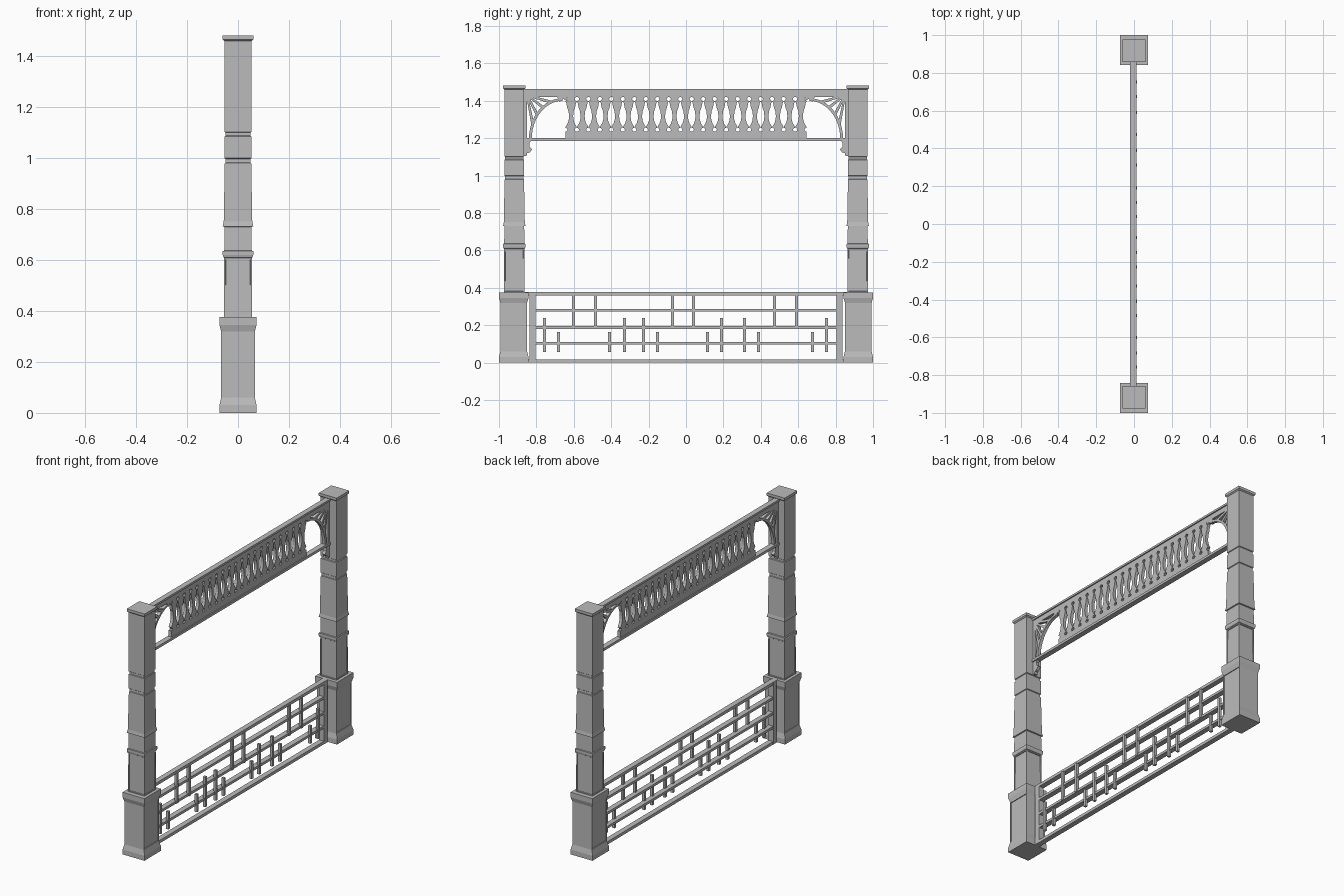
import bpy, bmesh
from math import cos, sin, radians
from mathutils import Vector

cube = bpy.data.objects.get("Cube")
if cube:
    bpy.data.objects.remove(cube)

grey = bpy.data.materials.new("light_grey")
grey.use_nodes = True
GREY = (0.5, 0.5, 0.5, 1)
grey.diffuse_color = GREY
grey.node_tree.nodes["Principled BSDF"].inputs["Base Color"].default_value = GREY


def finish(bm, name):
    bmesh.ops.recalc_face_normals(bm, faces=bm.faces)
    mesh = bpy.data.meshes.new(name)
    bm.to_mesh(mesh)
    bm.free()
    mesh.materials.append(grey)
    obj = bpy.data.objects.new(name, mesh)
    bpy.context.collection.objects.link(obj)
    return obj


def add_prism(bm, outline, x0, x1):
    """Extrude a (y, z) outline along x."""
    near = [bm.verts.new((x0, y, z)) for y, z in outline]
    far = [bm.verts.new((x1, y, z)) for y, z in outline]
    bm.faces.new(near)
    bm.faces.new(far[::-1])
    n = len(outline)
    for i in range(n):
        j = (i + 1) % n
        bm.faces.new((near[i], far[i], far[j], near[j]))


def add_box(bm, y0, y1, z0, z1, x0, x1):
    add_prism(bm, [(y0, z0), (y1, z0), (y1, z1), (y0, z1)], x0, x1)


def add_bar(bm, a, b, w0, w1, x0, x1):
    """Tapered flat bar between two (y, z) points."""
    a, b = Vector(a), Vector(b)
    d = (b - a).normalized()
    side = Vector((-d.y, d.x))
    add_prism(bm, [a + side * w0, b + side * w1, b - side * w1, a - side * w0], x0, x1)


def square_turned(name, profile, y, y_scale, panel_z, sides_only):
    """Stack square sections (half width, height), with sunken panels at one height."""
    bm = bmesh.new()
    rings = []
    for h, z in profile:
        rings.append([bm.verts.new((sx * h, y + sy * h * y_scale, z))
                      for sx, sy in ((-1, -1), (1, -1), (1, 1), (-1, 1))])
    for low, high in zip(rings, rings[1:]):
        for i in range(4):
            j = (i + 1) % 4
            bm.faces.new((low[i], low[j], high[j], high[i]))
    bm.faces.new(rings[0][::-1])
    bm.faces.new(rings[-1])
    bmesh.ops.recalc_face_normals(bm, faces=bm.faces)
    panels = [f for f in bm.faces
              if abs(f.calc_center_median().z - panel_z) < 0.02
              and abs(f.normal.z) < 0.2
              and (abs(f.normal.x) > 0.9 or not sides_only)]
    bmesh.ops.inset_individual(bm, faces=panels, thickness=0.008)
    bmesh.ops.inset_individual(bm, faces=panels, thickness=0.001, depth=-0.004)
    return finish(bm, name)


BASE = [(.073, 0), (.073, .03), (.066, .06), (.066, .32), (.073, .345), (.073, .376)]
SHAFT = [(.055, .376), (.054, .608), (.057, .61), (.06, .62), (.06, .635),
         (.054, .637), (.053, .73), (.06, .732), (.056, .752), (.052, .98),
         (.049, .982), (.049, .997), (.053, 1.0), (.053, 1.085), (.049, 1.088),
         (.049, 1.1), (.053, 1.103), (.053, 1.46), (.06, 1.466), (.06, 1.482)]

# Posts
for side, s in (("front", -1), ("back", 1)):
    square_turned(side + "_post_base", BASE, s * .921, 1.08, .19, True)
    square_turned(side + "_post_shaft", SHAFT, s * .918, 1, .492, False)

# Railing frame: level rails and end stiles
bm = bmesh.new()
for z0, z1 in ((0, .018), (.096, .111), (.181, .196), (.273, .288), (.36, .378)):
    add_box(bm, -.81, .81, z0, z1, -.02, .012)
for s in (-1, 1):
    add_box(bm, s * .805, s * .838, 0, .378, -.021, .013)
    add_box(bm, s * .83, s * .86, .36, .377, -.018, .01)
    add_box(bm, s * .83, s * .86, 0, .017, -.018, .01)
finish(bm, "railing_frame")

# Railing pickets, on the outer side of the rails
bm = bmesh.new()
for y in (-.602, -.484, -.072, .04, .473, .591):
    add_box(bm, y - .008, y + .008, .181, .365, .001, .017)
for y in (-.757, -.329, -.227, .19, .313, .751):
    add_box(bm, y - .008, y + .008, .056, .238, .001, .017)
for y in (-.682, -.409, -.152, .115, .388, .676):
    add_box(bm, y - .008, y + .008, .056, .163, .001, .017)
finish(bm, "railing_pickets")

# Frieze boards and rails
X0, X1 = -.013, .006
bm = bmesh.new()
add_box(bm, -.868, .868, 1.42, 1.455, X0, X1)
add_box(bm, -.645, .645, 1.195, 1.237, X0, X1)
add_box(bm, -.868, .868, 1.45, 1.462, -.02, .013)
add_box(bm, -.868, .868, 1.185, 1.2, -.02, .013)
finish(bm, "frieze_boards")

# Flat sawn balusters touching their neighbours
COUNT = 21
pitch = 1.29 / COUNT
half = pitch / 2
OUTLINE = [(1, 1.235), (.72, 1.238), (.62, 1.245), (.72, 1.252), (1, 1.257),
           (.9, 1.265), (.6, 1.28), (.4, 1.30), (.36, 1.32), (.45, 1.345),
           (.7, 1.365), (.78, 1.38), (.85, 1.39), (1, 1.398), (.7, 1.403),
           (.62, 1.41), (.7, 1.417), (1, 1.422)]
bm = bmesh.new()
for i in range(COUNT):
    c = -.645 + pitch * (i + .5)
    right = [(c + w * half, z) for w, z in OUTLINE]
    left = [(c - w * half, z) for w, z in reversed(OUTLINE)]
    add_prism(bm, right + left, X0, X1)
finish(bm, "frieze_balusters")

# Fan brackets in the upper corners and small scrolls below
for side, s in (("front", -1), ("back", 1)):
    def arc(ry, rz, t):
        return s * (.66 + ry * cos(radians(t))), 1.195 + rz * sin(radians(t))

    bm = bmesh.new()
    steps = [i * 7.5 for i in range(13)]
    band = [arc(.165, .205, t) for t in steps] + [arc(.18, .219, t) for t in steps[::-1]]
    add_prism(bm, band, X0, X1)
    add_box(bm, s * .85, s * .868, 1.19, 1.455, X0, X1)
    add_prism(bm, [(s * .64, 1.425), (s * .64, 1.40), (s * .655, 1.41),
                   (s * .675, 1.395), (s * .69, 1.425)], X0, X1)
    hub = (s * .85, 1.43)
    for t in (22, 38, 53, 69):
        add_bar(bm, hub, arc(.172, .212, t), .005, .008, X0, X1)
    add_prism(bm, [(s * .86, 1.43), (s * .82, 1.43), (s * .828, 1.41),
                   (s * .845, 1.395), (s * .86, 1.395)], X0, X1)
    finish(bm, side + "_fan_bracket")

    bm = bmesh.new()
    add_prism(bm, [(s * .87, 1.19), (s * .825, 1.19), (s * .838, 1.175),
                   (s * .836, 1.155), (s * .822, 1.14), (s * .835, 1.125),
                   (s * .85, 1.12), (s * .852, 1.105), (s * .87, 1.105)], X0, X1)
    finish(bm, side + "_scroll_bracket")
